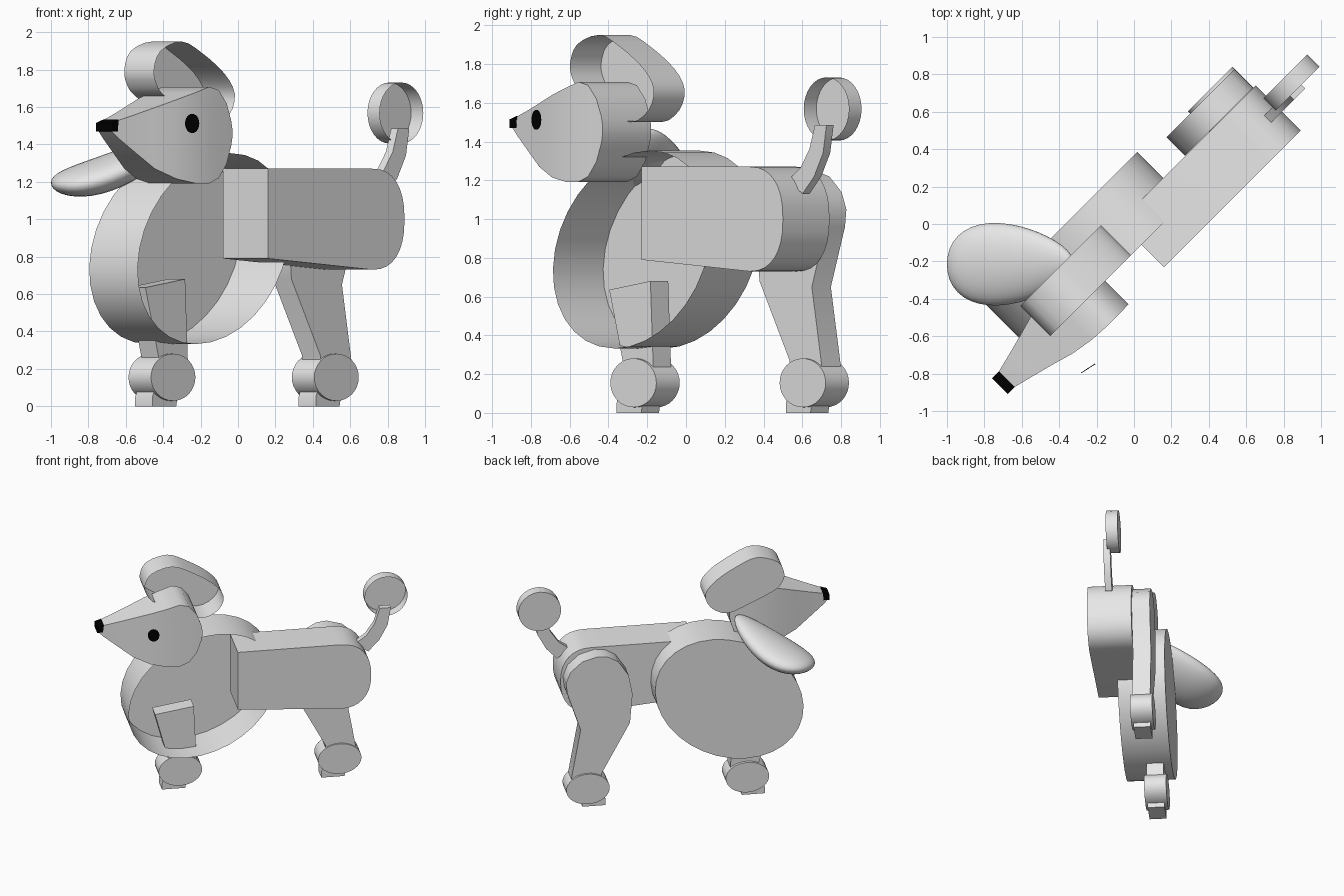
import bpy, bmesh, math
from mathutils import Vector

if "Cube" in bpy.data.objects:
    bpy.data.objects.remove(bpy.data.objects["Cube"])

R = math.sqrt(0.5)
MID = 0.106  # symmetry plane of the animal, measured across the body


def W(u, v, z):
    """u runs nose to tail, v runs across; the animal stands diagonally."""
    return Vector(((u + v) * R, (u - v) * R, z))


def material(name, c):
    m = bpy.data.materials.new(name)
    m.diffuse_color = (c, c, c, 1)
    m.use_nodes = True
    m.node_tree.nodes["Principled BSDF"].inputs["Base Color"].default_value = m.diffuse_color
    return m


GREY = material("pale_grey", 0.8)
BLACK = material("black", 0.0)


def finish(name, bm, mat=GREY, angle=32):
    bmesh.ops.recalc_face_normals(bm, faces=bm.faces)
    me = bpy.data.meshes.new(name)
    bm.to_mesh(me)
    bm.free()
    me.materials.append(mat)
    ob = bpy.data.objects.new(name, me)
    bpy.context.collection.objects.link(ob)
    bpy.ops.object.select_all(action='DESELECT')
    ob.select_set(True)
    bpy.context.view_layer.objects.active = ob
    bpy.ops.object.shade_smooth_by_angle(angle=math.radians(angle))
    return ob


def slab(name, profile, v0, v1, open_side=False, mat=GREY):
    """Side profile of (u, z) points extruded across the body."""
    bm = bmesh.new()
    a = [bm.verts.new(W(u, v0, z)) for u, z in profile]
    b = [bm.verts.new(W(u, v1, z)) for u, z in profile]
    n = len(profile)
    for i in range(n):
        j = (i + 1) % n
        bm.faces.new((a[i], a[j], b[j], b[i]))
    bm.faces.new(a)
    if not open_side:
        bm.faces.new(b)
    return finish(name, bm, mat)


def oval(cu, cz, ru, rz, shear=0.0, n=32):
    out = []
    for i in range(n):
        t = 2 * math.pi * i / n
        out.append((cu + ru * math.cos(t) + shear * math.sin(t), cz + rz * math.sin(t)))
    return out


def rounded(pts, steps=3):
    """Closed smooth curve through the points."""
    out, n = [], len(pts)
    for i in range(n):
        p = [Vector(pts[(i + k) % n]) for k in (-1, 0, 1, 2)]
        for s in range(steps):
            t = s / steps
            q = 0.5 * (2 * p[1] + (p[2] - p[0]) * t
                       + (2 * p[0] - 5 * p[1] + 4 * p[2] - p[3]) * t * t
                       + (3 * p[1] - p[0] - 3 * p[2] + p[3]) * t ** 3)
            out.append((q.x, q.y))
    return out


# body with rounded rump
rump = []
for i in range(17):
    t = math.pi * (i / 16 - 0.5)
    c, s = math.cos(t), math.sin(t)
    rump.append((0.74 + 0.243 * max(c, 0) ** 0.85,
                 1.0 + 0.27 * math.copysign(abs(s) ** 0.85, s)))
slab("body", [(-0.05, 1.27), (-0.05, 0.79)] + rump, -0.064, 0.276)

# half chest ruff, open on the middle plane
slab("chest_ruff", oval(-0.29, 0.843, 0.56, 0.51, 0.13), -0.26, MID, True)

# half topknot, open on the middle plane
slab("topknot", rounded([(-0.74, 1.8), (-0.69, 1.9), (-0.53, 1.95), (-0.38, 1.89),
                         (-0.21, 1.78), (-0.13, 1.67), (-0.17, 1.56), (-0.3, 1.5),
                         (-0.48, 1.57), (-0.66, 1.66), (-0.72, 1.72)]), -0.12, MID, True)

# tail and half tail pompom
slab("tail", [(0.88, 1.2), (0.97, 1.265), (1.035, 1.36), (1.075, 1.485),
              (1.16, 1.485), (1.135, 1.34), (1.07, 1.22), (0.985, 1.13)], 0.083, 0.135)
slab("tail_pompom", oval(1.13, 1.568, 0.165, 0.163), 0.014, MID, True)

# legs
slab("hind_leg", [(0.69, 0.15), (0.69, 0.27), (0.47, 0.68), (0.45, 0.92), (0.48, 1.08),
                  (0.56, 1.2), (0.64, 1.245), (0.72, 1.255), (0.84, 1.22), (0.93, 1.14),
                  (0.965, 1.05), (0.955, 0.96), (0.852, 0.65), (0.923, 0.25),
                  (0.923, 0.15)], -0.205, -0.066)
slab("front_leg", [(-0.63, 0.635), (-0.33, 0.68), (-0.305, 0.15), (-0.5, 0.15)],
     -0.2, -0.07)

# ankle pompoms and paws
for name, u in (("front", -0.437), ("hind", 0.798)):
    slab(name + "_ankle_pompom", oval(u, 0.155, 0.168, 0.126), -0.223, -0.053)
    slab(name + "_paw", [(u - 0.14, 0), (u + 0.04, 0), (u + 0.06, 0.1),
                         (u - 0.12, 0.1), (u - 0.14, 0.05)], -0.2, -0.07)

# head: stations of (u, top, bottom, half width)
stations = [(-1.11, 1.51, 1.47, 0.05), (-1.065, 1.53, 1.43, 0.06), (-0.965, 1.56, 1.355, 0.085),
            (-0.85, 1.597, 1.27, 0.115), (-0.72, 1.64, 1.215, 0.152), (-0.6, 1.677, 1.192, 0.172),
            (-0.5, 1.708, 1.192, 0.178), (-0.43, 1.69, 1.22, 0.178), (-0.37, 1.62, 1.295, 0.178),
            (-0.335, 1.53, 1.39, 0.177), (-0.325, 1.48, 1.44, 0.177)]
bm = bmesh.new()
rings = [[bm.verts.new(W(u, MID + s * h, z)) for s, z in ((-1, t), (1, t), (1, b), (-1, b))]
         for u, t, b, h in stations]
for p, q in zip(rings, rings[1:]):
    for i in range(4):
        j = (i + 1) % 4
        bm.faces.new((p[i], p[j], q[j], q[i]))
bm.faces.new(rings[0])
bm.faces.new(rings[-1])
finish("head", bm, GREY, 40)

# nose
slab("nose", [(-1.12, 1.47), (-1.12, 1.515), (-1.068, 1.532), (-1.075, 1.47)],
     MID - 0.06, MID + 0.06, mat=BLACK)

# eye disc, standing just off the right cheek
bm = bmesh.new()
side = Vector((0.84, 0.54, 0)).normalized()
out = Vector((side.y, -side.x, 0))
centre = Vector((-0.245, -0.772, 1.512))
disc = [[bm.verts.new(centre + out * d + side * 0.044 * math.cos(2 * math.pi * i / 24)
                      + Vector((0, 0, 0.051 * math.sin(2 * math.pi * i / 24))))
         for i in range(24)] for d in (-0.002, 0.002)]
for ring in disc:
    bm.faces.new(ring)
for i in range(24):
    bm.faces.new((disc[0][i], disc[0][i - 1], disc[1][i - 1], disc[1][i]))
finish("eye", bm, BLACK)

# drooping ear: a ball drawn out from the head, widest near its tip
bm = bmesh.new()
bmesh.ops.create_uvsphere(bm, u_segments=32, v_segments=20, radius=1)
for v in bm.verts:
    a, b, c = v.co.z, v.co.x, v.co.y  # a runs from tip (-1) to root (+1)
    s = (a + 1) / 2
    wide = 0.265 - 0.10 * s
    v.co = Vector((-1.0 + 0.68 * s ** 1.05,
                   -0.215 + b * wide,
                   1.195 + 0.25 * s * s + c * 0.1 + 0.03 * b))
finish("ear", bm, GREY, 60)
